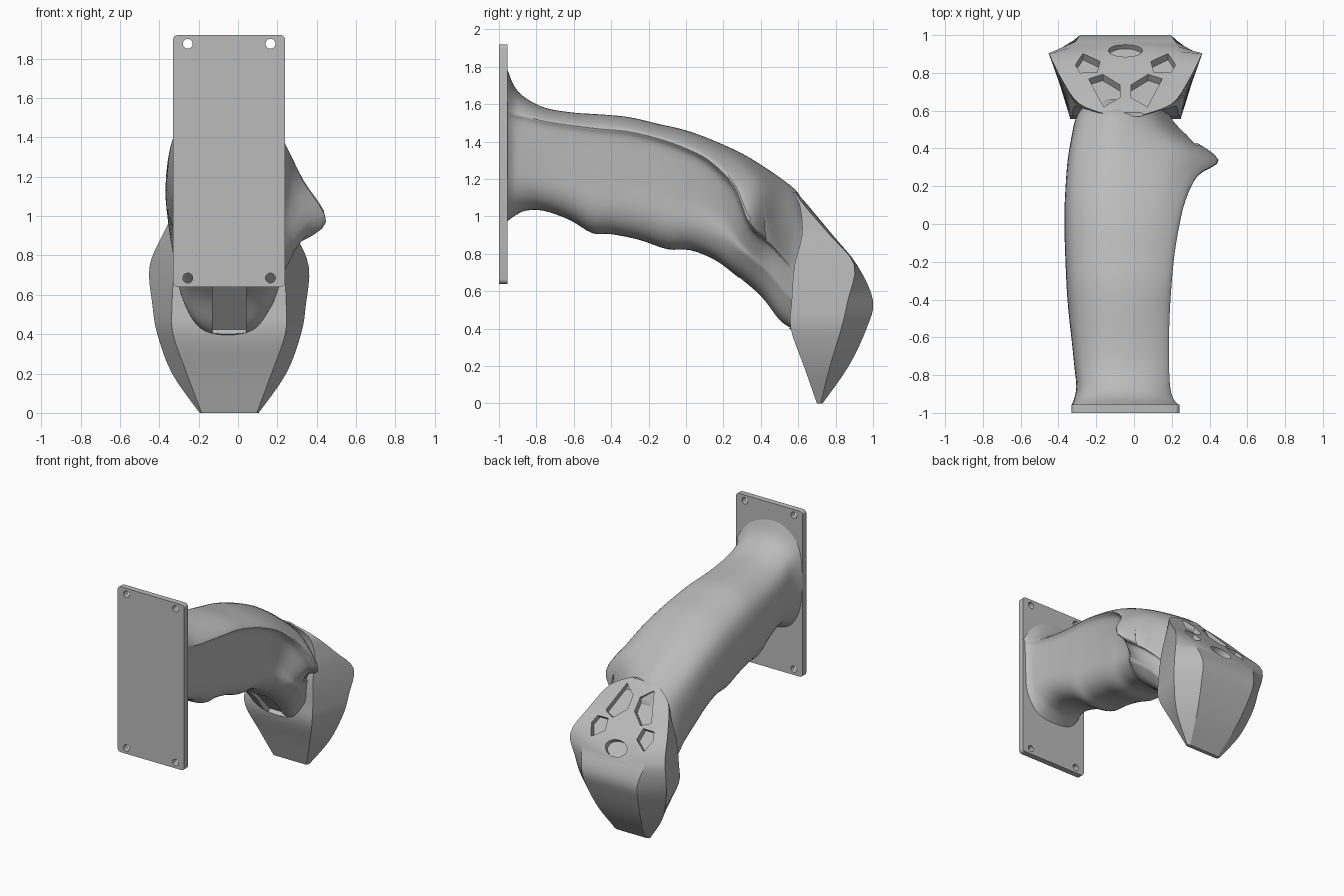
import bpy, bmesh, math
from mathutils import Vector

cube = bpy.data.objects.get("Cube")
if cube:
    bpy.data.objects.remove(cube)

grey = bpy.data.materials.new("satin_grey")
grey.use_nodes = True
grey.diffuse_color = (0.5, 0.5, 0.5, 1)
grey.node_tree.nodes["Principled BSDF"].inputs["Base Color"].default_value = (0.5, 0.5, 0.5, 1)
MID = -0.045  # centre line of plate and head


def make(name, bm):
    bmesh.ops.recalc_face_normals(bm, faces=bm.faces)
    me = bpy.data.meshes.new(name)
    bm.to_mesh(me)
    bm.free()
    me.materials.append(grey)
    ob = bpy.data.objects.new(name, me)
    bpy.context.collection.objects.link(ob)
    return ob


def spline(pts, n, closed=False):
    """Smooth curve through points, n steps per span."""
    out, m = [], len(pts)
    get = (lambda i: pts[i % m]) if closed else (lambda i: pts[min(max(i, 0), m - 1)])
    for i in range(m if closed else m - 1):
        a, b, c, d = (get(i + k) for k in (-1, 0, 1, 2))
        for s in range(n):
            t = s / n
            out.append(b + 0.5 * t * (c - a + t * (2 * a - 5 * b + 4 * c - d + t * (3 * b - a - 3 * c + d))))
    return out if closed else out + [pts[-1]]


def loft(name, rings, steps):
    """Skin rings of points, smoothed lengthwise, with capped ends."""
    columns = [spline(list(col), steps) for col in zip(*rings)]
    bm = bmesh.new()
    rows = [[bm.verts.new(p) for p in ring] for ring in zip(*columns)]
    n = len(columns)
    for r0, r1 in zip(rows, rows[1:]):
        for i in range(n):
            j = (i + 1) % n
            bm.faces.new((r0[i], r0[j], r1[j], r1[i]))
    bm.faces.new(rows[0])
    bm.faces.new(rows[-1])
    return make(name, bm)


def prism(name, outline, direction):
    """Solid made by pushing an outline along a direction."""
    bm = bmesh.new()
    face = bm.faces.new([bm.verts.new(p) for p in outline])
    top = bmesh.ops.extrude_face_region(bm, geom=[face])["geom"]
    bmesh.ops.translate(bm, vec=direction, verts=[v for v in top if isinstance(v, bmesh.types.BMVert)])
    return make(name, bm)


def cut(ob, cutter):
    mod = ob.modifiers.new("cut", "BOOLEAN")
    mod.operation = "DIFFERENCE"
    mod.solver = "EXACT"
    mod.object = cutter
    cutter.hide_render = True
    cutter.hide_set(True)


def smooth(ob, angle):
    bpy.ops.object.select_all(action="DESELECT")
    ob.select_set(True)
    bpy.context.view_layer.objects.active = ob
    for mod in list(ob.modifiers):
        bpy.ops.object.modifier_apply(modifier=mod.name)
    bpy.ops.object.shade_smooth_by_angle(angle=math.radians(angle))


def ellipse(centre, u, v, n=32):
    return [centre + u * math.cos(2 * math.pi * i / n) + v * math.sin(2 * math.pi * i / n) for i in range(n)]


X, Z = Vector((1, 0, 0)), Vector((0, 0, 1))

# Mounting plate with rounded corners and screw holes
corners = []
for sx, sz, start in ((1, 1, 0), (-1, 1, 90), (-1, -1, 180), (1, -1, 270)):
    for step in range(5):
        a = math.radians(start + step * 22.5)
        corners.append(Vector((MID + sx * 0.26 + 0.025 * math.cos(a), -1, 1.28 + sz * 0.615 + 0.025 * math.sin(a))))
plate = prism("mounting_plate", corners, Vector((0, 0.045, 0)))
helpers = []
for x in (MID - 0.21, MID + 0.21):
    for z in (0.685, 1.875):
        hole = prism("screw_hole_cutter", ellipse(Vector((x, -1.1, z)), X * 0.025, Z * 0.025, 24), Vector((0, 0.3, 0)))
        cut(plate, hole)
        helpers.append(hole)
smooth(plate, 30)

# Grip: top (y, z), bottom (y, z), left x, ridge x, ridge height, lower side x
stations = [
    (-.96, 1.80, -.96, .97, -.33, .23, .75, .22),
    (-.92, 1.70, -.92, 1.0, -.315, .2, .8, .19),
    (-.86, 1.635, -.86, 1.03, -.305, .185, .85, .18),
    (-.75, 1.58, -.76, 1.03, -.315, .18, .88, .17),
    (-.6, 1.555, -.62, .98, -.33, .18, .89, .165),
    (-.45, 1.545, -.5, .91, -.345, .185, .89, .165),
    (-.3, 1.53, -.4, .905, -.355, .195, .89, .165),
    (-.15, 1.495, -.25, .875, -.362, .21, .89, .17),
    (0, 1.46, -.1, .825, -.367, .235, .87, .18),
    (.15, 1.405, .02, .82, -.367, .27, .83, .19),
    (.3, 1.335, .15, .77, -.36, .335, .72, .22),
    (.42, 1.26, .26, .69, -.35, .445, .52, .29),
    (.52, 1.19, .4, .57, -.33, .29, .5, .24),
    (.6, 1.12, .5, .44, -.31, .2, .5, .2),
    (.66, 1.0, .57, .39, -.27, .17, .5, .17),
]
rings = []
for ty, tz, by, bz, left, ridge, h, low in stations:
    c = -0.06
    L, R, G = c - left, ridge - c, low - c
    section = [(0, 1), (.6 * R, 1 - (1 - h) * .3), (R, h), ((R + G) / 2, h - .08), (G, h * .55), (.93 * G, .2),
               (.6 * G, .04), (0, 0), (-.6 * L, .05), (-.93 * L, .25), (-L, .55), (-.88 * L, .82), (-.5 * L, .96)]
    top, bottom = Vector((0, ty, tz)), Vector((0, by, bz))
    rings.append(spline([bottom.lerp(top, v) + X * (c + x) for x, v in section], 5, True))
grip = loft("grip", rings, 4)

# Head: height, front (half width, y), side (half width, y), back (half width, y)
levels = [
    (0, .14, .70, .15, .72, .13, .73),
    (.2, .215, .63, .29, .77, .18, .87),
    (.4, .285, .56, .365, .83, .22, .965),
    (.55, .29, .565, .39, .865, .24, 1.0),
    (.74, .28, .58, .405, .9, .27, .915),
    (.9, .27, .62, .34, .77, .19, .785),
    (1.05, .22, .61, .25, .64, .11, .66),
    (1.13, .08, .57, .1, .58, .08, .59),
]
rings = []
for z, a, f, b, m, k, back in levels:
    half = [(a, f), (b, m), (k, back)]
    ring = half + [(-x, y) for x, y in reversed(half)]
    rings.append([Vector((MID + x, y, z)) for x, y in ring])
head = loft("head", rings, 4)

# Recessed control pockets on the sloping head face
normal = Vector((0, .77, .64))
slope = Vector((0, .64, -.77))


def on_face(x, y):
    return Vector((x, y, 1.13 - 1.2 * (y - .59)))


side_pocket = [(-.265, .84), (-.225, .9), (-.135, .857), (-.15, .80), (-.24, .80)]
front_pocket = [(-.195, .767), (-.12, .79), (-.03, .735), (-.03, .667), (-.115, .62)]
outlines = [[on_face(MID + s * x, y) for x, y in shape] for shape in (side_pocket, front_pocket) for s in (1, -1)]
outlines.append(ellipse(on_face(MID, .92), X * .09, slope * .06))
for outline in outlines:
    pocket = prism("pocket_cutter", [p - normal * .04 for p in outline], normal * .2)
    cut(head, pocket)
    helpers.append(pocket)

# Slot under the grip
run = Vector((0, -.68, .73))
inward = Vector((0, .73, .68))
start = Vector((0, .54, .39)) + inward * .05
slot = prism("slot_cutter", [start + X * x + run * r for x, r in ((-.13, 0), (.04, 0), (.04, .38), (-.13, .38))],
             inward * -.3)
cut(grip, slot)
cut(head, slot)
helpers.append(slot)

# Thumb button recess behind the side ridge
out = Vector((.72, .69, 0))
across = Vector((-.69, .72, 0))
thumb = prism("thumb_cutter", ellipse(Vector((.265, .485, .96)), across * .1, Z * .16), out * .3)
cut(grip, thumb)
helpers.append(thumb)

smooth(grip, 35)
smooth(head, 25)
for ob in helpers:
    bpy.data.objects.remove(ob)
